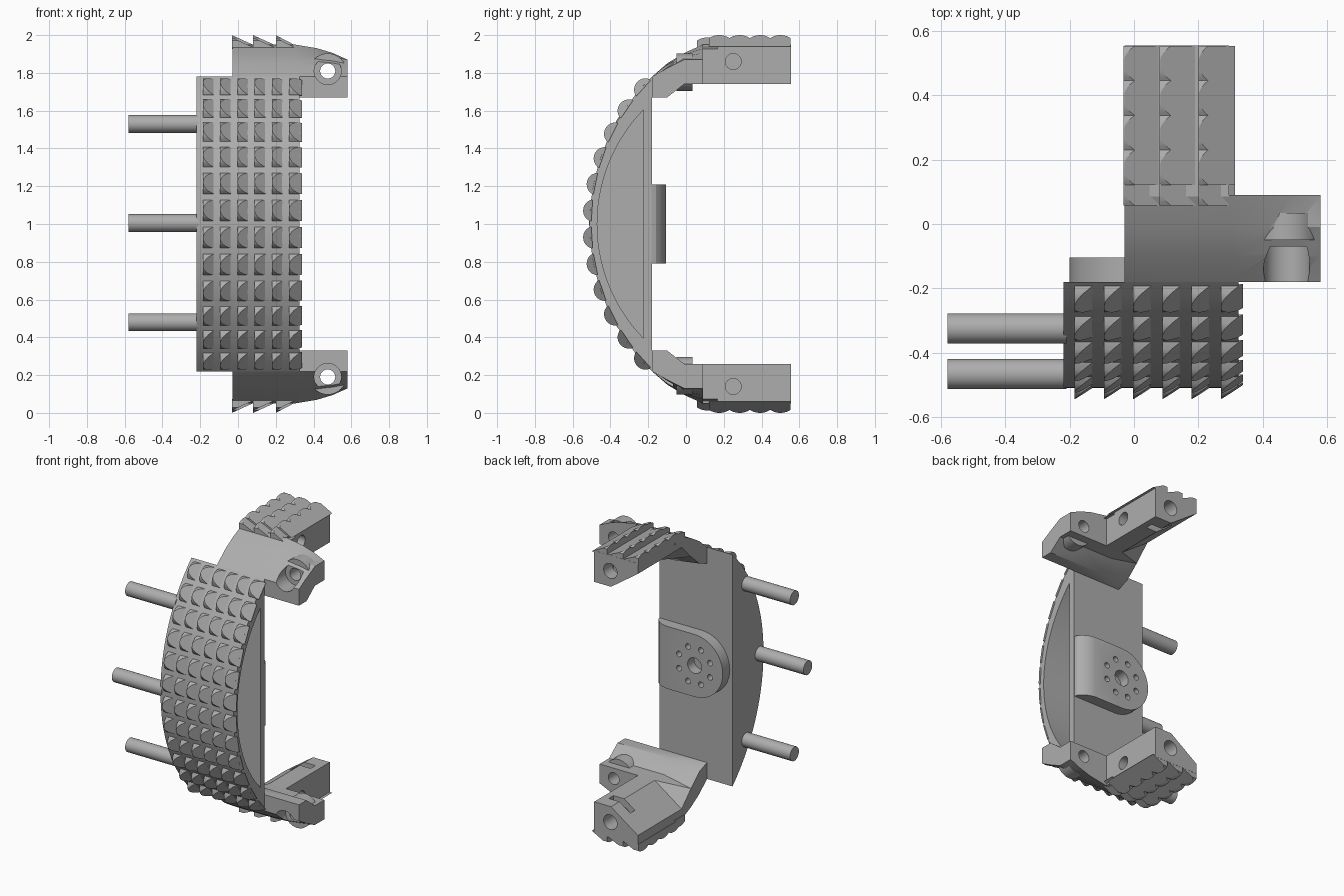
import bpy, bmesh
from math import sin, cos, pi, sqrt, asin, radians
from mathutils import Matrix, Vector

cube = bpy.data.objects.get("Cube")
if cube:
    bpy.data.objects.remove(cube, do_unlink=True)

grey = bpy.data.materials.new("plain_grey")
grey.use_nodes = True
COLOUR = (0.42, 0.42, 0.42, 1)
grey.diffuse_color = COLOUR
grey.node_tree.nodes["Principled BSDF"].inputs["Base Color"].default_value = COLOUR

parts = []


def finish(name, bm, keep=True):
    """Turn a bmesh into an object with consistent normals."""
    bmesh.ops.recalc_face_normals(bm, faces=bm.faces)
    mesh = bpy.data.meshes.new(name)
    bm.to_mesh(mesh)
    bm.free()
    mesh.materials.append(grey)
    obj = bpy.data.objects.new(name, mesh)
    bpy.context.collection.objects.link(obj)
    if keep:
        parts.append(obj)
    return obj


def loft(bm, rings):
    """Skin a closed solid through rings of equal point count."""
    loops = [[bm.verts.new(p) for p in ring] for ring in rings]
    count = len(loops[0])
    for a, b in zip(loops, loops[1:]):
        for i in range(count):
            j = (i + 1) % count
            bm.faces.new((a[i], a[j], b[j], b[i]))
    bm.faces.new(loops[0])
    bm.faces.new(loops[-1])


def cylinder(name, start, end, radius, keep=False, sides=32):
    start, end = Vector(start), Vector(end)
    axis = end - start
    turn = axis.to_track_quat('Z', 'Y').to_matrix().to_4x4()
    bm = bmesh.new()
    bmesh.ops.create_cone(bm, cap_ends=True, segments=sides, radius1=radius,
                          radius2=radius, depth=axis.length,
                          matrix=Matrix.Translation((start + end) / 2) @ turn)
    return finish(name, bm, keep)


def combine(obj, tool, operation='DIFFERENCE'):
    """Apply a boolean and discard the helper."""
    tool.hide_render = True
    mod = obj.modifiers.new("cut", 'BOOLEAN')
    mod.operation, mod.object, mod.solver = operation, tool, 'EXACT'
    bpy.context.view_layer.objects.active = obj
    bpy.ops.object.modifier_apply(modifier=mod.name)
    bpy.data.objects.remove(tool, do_unlink=True)


def mirror_down(obj):
    """Repeat an upper part below the middle height."""
    obj.data.transform(Matrix.Translation((0, 0, -1)))
    obj.location.z = 1
    mod = obj.modifiers.new("mirror", 'MIRROR')
    mod.use_axis = (False, False, True)
    mod.use_mirror_merge = False


def lens(x, back, half, bulge, steps=28):
    """Flat-backed arc outline in the plane at x."""
    radius = (half ** 2 + bulge ** 2) / (2 * bulge)
    span = asin(half / radius)
    centre = back - bulge + radius
    angles = [span * (2 * i / steps - 1) for i in range(steps + 1)]
    return [(x, centre - radius * cos(a), 1 + radius * sin(a)) for a in angles]


def tooth(bm, matrix, half, height, radius, width):
    """Round ridge, full height on one side, sliced down to nothing on the other."""
    steps = 10
    profile = [(-half, -0.01)]
    for i in range(steps + 1):
        y = half * (2 * i / steps - 1)
        profile.append((y, height - radius + sqrt(radius ** 2 - y ** 2)))
    profile.append((half, -0.01))
    left = [matrix @ Vector((0, y, h)) for y, h in profile]
    right = [matrix @ Vector((width * (1 - h / height), y, h)) for y, h in profile]
    loft(bm, [left, right])


# Curved hollow palm, open on its left side
BACK, HALF, BULGE = -0.18, 0.78, 0.33
bm = bmesh.new()
loft(bm, [lens(x, BACK, HALF, BULGE) for x in (-0.22, 0.325)])
palm = finish("palm_body", bm)
bm = bmesh.new()
loft(bm, [lens(x, -0.225, 0.605, 0.245) for x in (-0.15, 0.4)])
combine(palm, finish("recess_cutter", bm, False))

# Grip teeth in rows around the palm
R = (HALF ** 2 + BULGE ** 2) / (2 * BULGE)
bm = bmesh.new()
for row in range(12):
    a = (row - 5.5) * 0.133
    for col in range(6):
        x = -0.185 + col * 0.091
        place = Matrix.Translation((x, BACK - BULGE + R - R * cos(a), 1 + R * sin(a)))
        tooth(bm, place @ Matrix.Rotation(pi / 2 - a, 4, 'X'), 0.056, 0.037, 0.061, 0.054)
finish("palm_grip_teeth", bm)

# Mounting rods
for name, y, z in (("upper", -0.325, 1.53), ("middle", -0.467, 1.005), ("lower", -0.325, 0.48)):
    cylinder(name + "_rod", (-0.58, y, z), (-0.21, y, z), 0.047, True)

# Rounded mounting plate with a ring of holes
rings = []
for y, end in ((-0.185, 0.325), (-0.16, 0.318), (-0.135, 0.295), (-0.115, 0.26), (-0.105, 0.22)):
    ring = [(end, y, 0.79), (end, y, 1.21)]
    for i in range(25):
        a = pi / 2 + pi * i / 24
        ring.append((0.01 + 0.21 * cos(a), y, 1 + 0.21 * sin(a)))
    rings.append(ring)
bm = bmesh.new()
loft(bm, rings)
plate = finish("mounting_plate", bm)
combine(plate, cylinder("hole", (0.01, -0.175, 1), (0.01, 0, 1), 0.052))
for i in range(8):
    a = pi * (i + 0.5) / 4
    x, z = 0.01 + 0.125 * cos(a), 1 + 0.125 * sin(a)
    combine(plate, cylinder("hole", (x, -0.175, z), (x, 0, z), 0.019, sides=16))

# Knuckle that links the palm to the finger: y, top, lug top, underside, inner edge
rings = []
for y, top, lug, under, inner in ((-0.18, 1.78, 1.78, 1.67, 1.67),
                                  (-0.1, 1.85, 1.825, 1.67, 1.70),
                                  (-0.01, 1.905, 1.87, 1.74, 1.78),
                                  (0.09, 1.95, 1.87, 1.74, 1.88)):
    ridge = [(x, y, top + (lug - top) * f)
             for x, f in ((-0.03, 0), (0.3, 0), (0.42, 0.25), (0.5, 0.55), (0.58, 1))]
    rings.append(ridge + [(0.58, y, under), (0.17, y, under), (-0.03, y, inner)])
bm = bmesh.new()
loft(bm, rings)
bmesh.ops.triangulate(bm, faces=bm.faces)
knuckle = finish("knuckle", bm)
HX, HZ = 0.475, 1.81
combine(knuckle, cylinder("boss", (HX, -0.05, 1.803), (HX, 0.035, 1.803), 0.1), 'UNION')
combine(knuckle, cylinder("bore", (HX, -0.4, HZ), (HX, -0.07, HZ), 0.072))
combine(knuckle, cylinder("hole", (HX, -0.4, HZ), (HX, 0.3, HZ), 0.04))
mirror_down(knuckle)

# Finger block with chamfered underside, screw holes and nut slot
bm = bmesh.new()
section = ((-0.03, 1.95), (0.295, 1.95), (0.295, 1.74), (0.17, 1.74), (-0.03, 1.88))
loft(bm, [[(x, y, z) for x, z in section] for y in (0.085, 0.555)])
finger = finish("finger", bm)
combine(finger, cylinder("hole", (0.06, 0.25, 1.86), (0.4, 0.25, 1.86), 0.042))
combine(finger, cylinder("hole", (0.175, 0.38, 1.845), (0.175, 0.7, 1.845), 0.05))
bm = bmesh.new()
bmesh.ops.create_cube(bm, size=1, matrix=Matrix.Translation((0.17, 0.44, 1.77))
                      @ Matrix.Diagonal((0.16, 0.05, 0.14, 1)))
combine(finger, finish("slot", bm, False))
mirror_down(finger)

# Scalloped finger ridges
bm = bmesh.new()
for x in (-0.033, 0.08, 0.2):
    for i in range(5):
        y, z = (0.5 - i * 0.108, 1.95) if i < 4 else (0.112, 1.937)
        tooth(bm, Matrix.Translation((x, y, z)), 0.054, 0.05, 0.1,
              0.095 if x > 0.1 else 0.11)
mirror_down(finish("finger_ridges", bm))

# Smooth the round faces, keep sharp edges
bpy.ops.object.select_all(action='DESELECT')
for obj in parts:
    obj.select_set(True)
bpy.context.view_layer.objects.active = parts[0]
bpy.ops.object.shade_smooth_by_angle(angle=radians(25))
